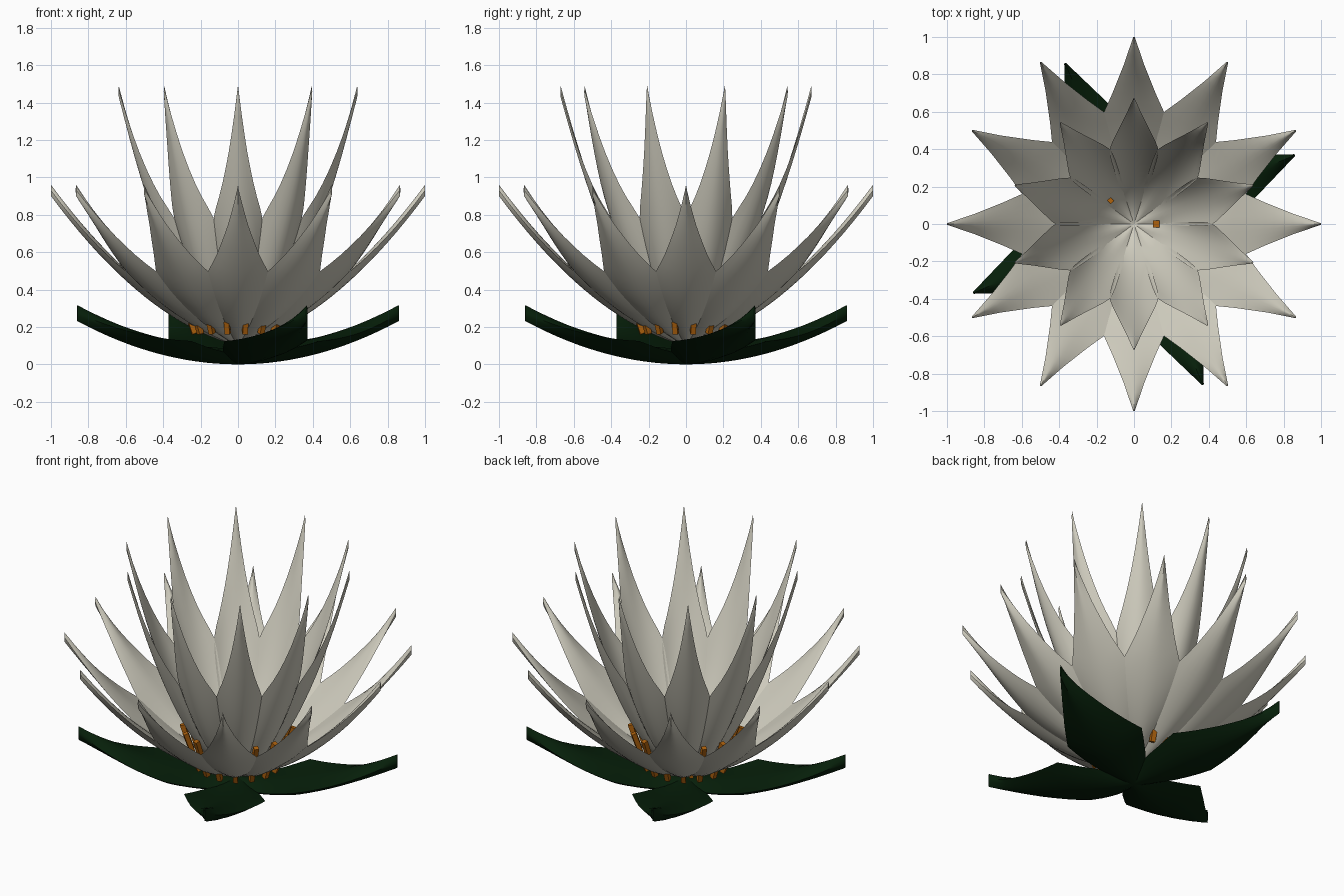
import bpy, bmesh, math
from mathutils import Matrix, Vector

if "Cube" in bpy.data.objects:
    bpy.data.objects.remove(bpy.data.objects["Cube"])


def material(name, rgb):
    m = bpy.data.materials.new(name)
    m.diffuse_color = (*rgb, 1)
    m.use_nodes = True
    m.node_tree.nodes["Principled BSDF"].inputs["Base Color"].default_value = m.diffuse_color
    return m


CREAM = material("cream white", (0.62, 0.60, 0.51))
GREEN = material("deep green", (0.002, 0.014, 0.003))
ORANGE = material("stamen orange", (0.42, 0.12, 0.004))


def interp(points, u):
    for (u0, w0), (u1, w1) in zip(points, points[1:]):
        if u <= u1:
            return w0 + (w1 - w0) * (u - u0) / (u1 - u0)
    return points[-1][1]


def finish(name, bm, mat, smooth):
    bmesh.ops.recalc_face_normals(bm, faces=bm.faces)
    me = bpy.data.meshes.new(name)
    bm.to_mesh(me)
    bm.free()
    me.materials.append(mat)
    ob = bpy.data.objects.new(name, me)
    bpy.context.collection.objects.link(ob)
    if smooth:
        bpy.context.view_layer.objects.active = ob
        ob.select_set(True)
        bpy.ops.object.shade_smooth_by_angle(angle=math.radians(40))
        ob.select_set(False)
    return ob


def blade(bm, widths, height, cup, thick, angle, rows, cols):
    """Cupped blade running outwards, thick along the midrib, thin at the rims."""
    rot = Matrix.Rotation(angle, 3, 'Z')
    length = widths[-1][0]
    lo, hi = [], []
    for i in range(rows + 1):
        u = length * i / rows
        row_lo, row_hi = [], []
        for j in range(cols + 1):
            s = 2 * j / cols - 1
            v = interp(widths, u) * s
            z = height(u) + cup * v * v + thick / 2
            half = thick / 2 * (1 - abs(s) ** 1.6)
            low = bm.verts.new(rot @ Vector((u, v, z - half)))
            row_lo.append(low)
            row_hi.append(low if j in (0, cols)
                          else bm.verts.new(rot @ Vector((u, v, z + half))))
        lo.append(row_lo)
        hi.append(row_hi)
    for i in range(rows):
        for j in range(cols):
            for g in (lo, hi):
                bm.faces.new((g[i][j], g[i + 1][j], g[i + 1][j + 1], g[i][j + 1]))
    # Blunt ends
    for i in (0, rows):
        bm.faces.new(lo[i] + hi[i][-2:0:-1])


def ring(name, count, start, mat, smooth, **shape):
    bm = bmesh.new()
    for k in range(count):
        blade(bm, angle=math.radians(start) + k * math.tau / count, **shape)
    return finish(name, bm, mat, smooth)


# Spreading outer petals
ring("outer_petals", 12, 0, CREAM, True,
     widths=[(0, 0.03), (0.2, 0.075), (0.4, 0.135), (0.5, 0.16), (0.6, 0.16),
             (0.7, 0.115), (0.85, 0.055), (1.0, 0.004)],
     height=lambda u: 0.10 + 0.25 * u + 0.55 * u * u,
     cup=0.8, thick=0.06, rows=20, cols=8)

# Upright inner petals
ring("inner_petals", 10, 18, CREAM, True,
     widths=[(0, 0.03), (0.15, 0.06), (0.3, 0.11), (0.36, 0.128), (0.41, 0.13),
             (0.5, 0.085), (0.58, 0.045), (0.67, 0.004)],
     height=lambda u: 0.12 + 0.2 * u + 2.615 * u * u,
     cup=7.8, thick=0.06, rows=20, cols=8)

# Four broad leaves under the flower
ring("leaves", 4, 23.2, GREEN, True,
     widths=[(0, 0.07), (0.19, 0.17), (0.37, 0.24), (0.56, 0.165), (0.935, 0.005)],
     height=lambda u: 0.265 * u * u,
     cup=0.8, thick=0.085, rows=15, cols=8)


# Square stamens between the two petal rings
def rod(bm, a, b, width):
    d = b - a
    m = (Matrix.Translation((a + b) / 2) @ d.to_track_quat('Z', 'Y').to_matrix().to_4x4()
         @ Matrix.Diagonal((width, width, d.length, 1)))
    bmesh.ops.create_cube(bm, size=1, matrix=m)


bm = bmesh.new()
for k in range(16):
    a = (k + 0.4) * math.tau / 16
    c, s = math.cos(a), math.sin(a)
    rod(bm, Vector((0.235 * c, 0.235 * s, 0.165)),
        Vector((0.32 * c, 0.32 * s, 0.41)), 0.028)
# Two stamen ends showing inside the cup
rod(bm, Vector((0.12, 0, 0.15)), Vector((0.12, 0, 0.27)), 0.035)
rod(bm, Vector((-0.12, 0.12, 0.16)), Vector((-0.125, 0.125, 0.31)), 0.025)
finish("stamens", bm, ORANGE, False)
